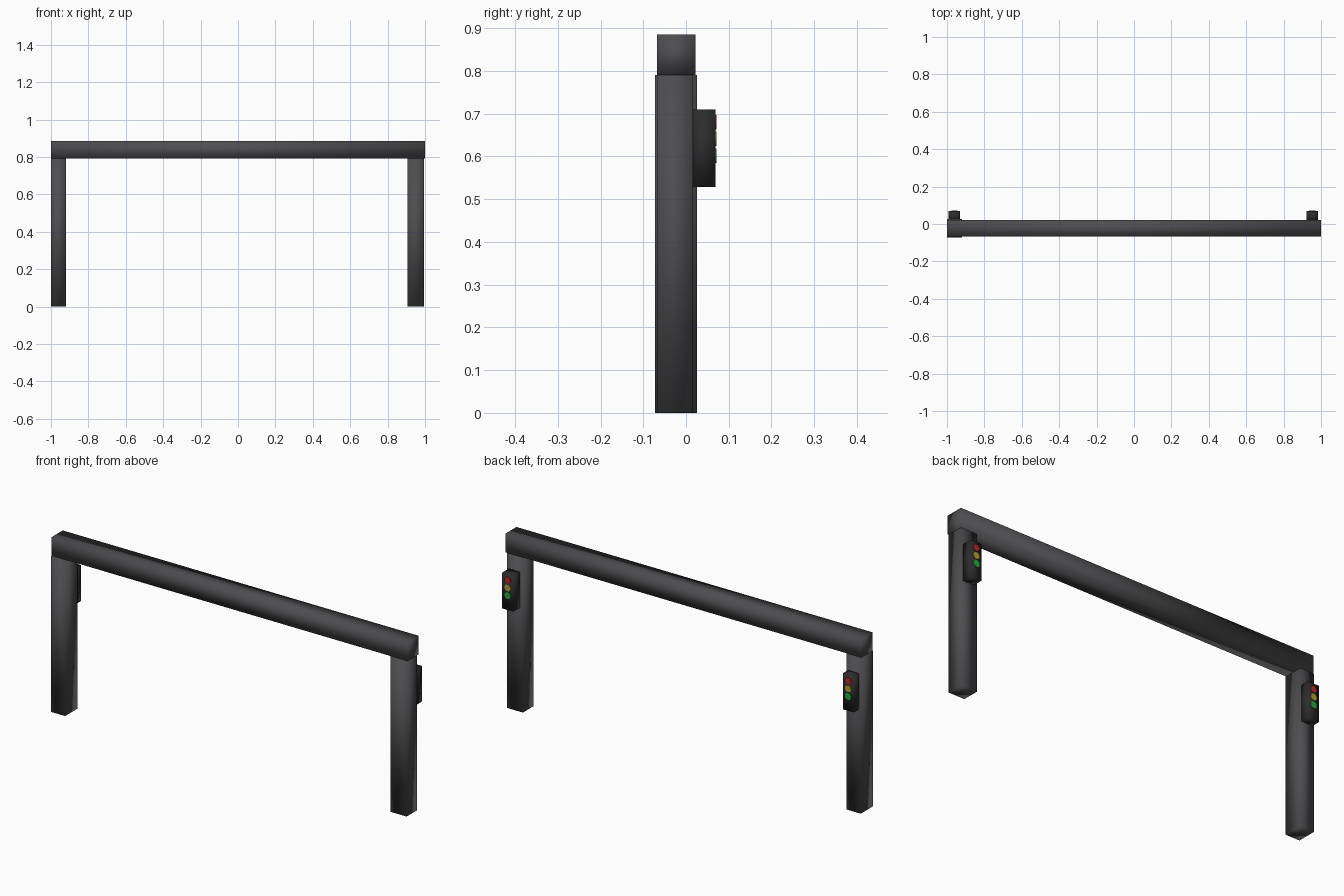
import bpy, math

if "Cube" in bpy.data.objects:
    bpy.data.objects.remove(bpy.data.objects["Cube"])


def material(name, rgb):
    m = bpy.data.materials.new(name)
    m.diffuse_color = (*rgb, 1)
    m.use_nodes = True
    m.node_tree.nodes["Principled BSDF"].inputs["Base Color"].default_value = m.diffuse_color
    return m


STEEL = material("dark_steel", (0.075, 0.075, 0.08))
BLACK = material("housing_black", (0.025, 0.025, 0.025))
LAMPS = [("red", 0.68, material("red", (0.5, 0.02, 0.02))),
         ("yellow", 0.641, material("yellow", (0.45, 0.36, 0.03))),
         ("green", 0.602, material("green", (0.02, 0.4, 0.05)))]


def box(name, x, y, z, mat, smooth=True):
    """Box from (min, max) ranges on each axis."""
    r = (x, y, z)
    bpy.ops.mesh.primitive_cube_add(size=1, location=[(a + b) / 2 for a, b in r])
    o = bpy.context.object
    o.name = name
    o.scale = [b - a for a, b in r]
    bpy.ops.object.transform_apply(location=False, rotation=False, scale=True)
    if smooth:
        bpy.ops.object.shade_smooth()
    o.data.materials.append(mat)
    return o


# Gantry frame, softly shaded square bars
box("cross_beam", (-1, 1), (-0.068, 0.022), (0.791, 0.885), STEEL)
box("left_post", (-1, -0.92), (-0.073, 0.026), (0, 0.791), STEEL)
box("right_post", (0.905, 0.995), (-0.068, 0.016), (0, 0.791), STEEL)

# Signal heads on the back of each post
for side, cx in (("left", -0.96), ("right", 0.953)):
    box(side + "_signal_housing", (cx - 0.031, cx + 0.031), (0.015, 0.069),
        (0.528, 0.71), BLACK)
    for colour, z, mat in LAMPS:
        bpy.ops.mesh.primitive_cylinder_add(
            vertices=24, radius=0.017, depth=0.008,
            location=(cx, 0.0675, z), rotation=(math.pi / 2, 0, 0))
        o = bpy.context.object
        o.name = f"{side}_{colour}_lamp"
        o.data.materials.append(mat)
        bpy.ops.object.shade_smooth_by_angle()
